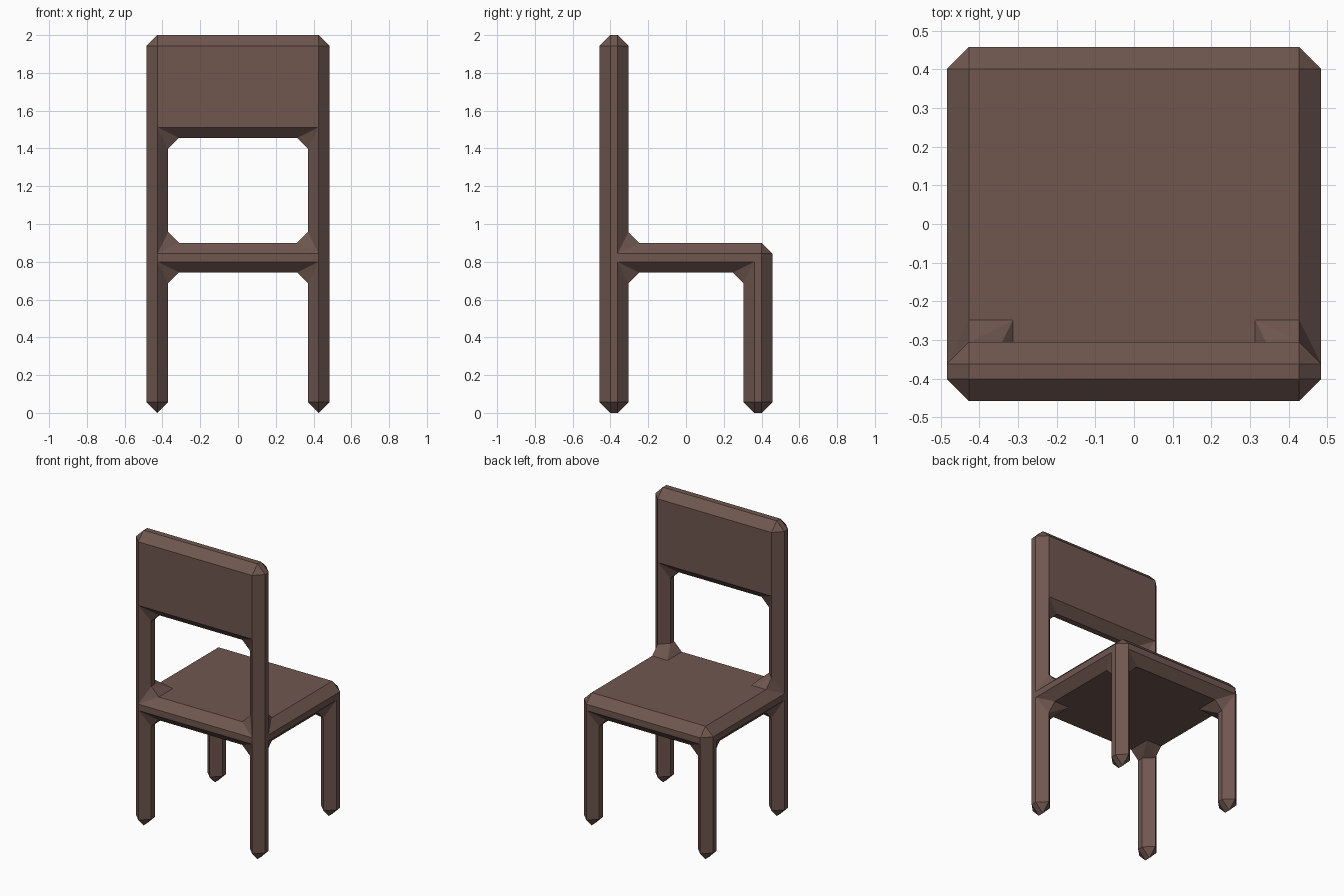
import bpy, bmesh

if "Cube" in bpy.data.objects:
    bpy.data.objects.remove(bpy.data.objects["Cube"])

# Grid lines of the blocky chair before its edges are chamfered
XS = [-0.484, -0.3698, 0.3698, 0.484]
YS = [-0.458, -0.305, 0.305, 0.458]
ZS = [0.0, 0.743, 0.9, 1.455, 2.0]
CHAMFER = 0.057

cells = set()


def block(xr, yr, zr):
    """Fill a range of grid cells."""
    cells.update((i, j, k) for i in xr for j in yr for k in zr)


# Seat
block(range(3), range(3), [1])
# Four legs
block([0, 2], [0, 2], [0])
# Backrest posts
block([0, 2], [0], [2])
# Backrest panel
block(range(3), [0], [3])

# Skin the filled cells as one connected solid
bm = bmesh.new()
verts = {}


def vert(key):
    if key not in verts:
        i, j, k = key
        verts[key] = bm.verts.new((XS[i], YS[j], ZS[k]))
    return verts[key]


for cell in sorted(cells):
    for axis in range(3):
        for side in (0, 1):
            neighbour = list(cell)
            neighbour[axis] += 2 * side - 1
            if tuple(neighbour) in cells:
                continue
            u, v = (axis + 1) % 3, (axis + 2) % 3
            corners = []
            for du, dv in ((0, 0), (1, 0), (1, 1), (0, 1)):
                key = list(cell)
                key[axis] += side
                key[u] += du
                key[v] += dv
                corners.append(vert(tuple(key)))
            bm.faces.new(corners if side else corners[::-1])
bmesh.ops.recalc_face_normals(bm, faces=bm.faces)

mesh = bpy.data.meshes.new("chair")
bm.to_mesh(mesh)
bm.free()
chair = bpy.data.objects.new("chair", mesh)
bpy.context.collection.objects.link(chair)

# Flat chamfers on outer edges and inner corners
bevel = chair.modifiers.new("chamfer", 'BEVEL')
bevel.width = CHAMFER
bevel.segments = 1
bevel.limit_method = 'ANGLE'
bevel.use_clamp_overlap = False

# Brown wood
wood = bpy.data.materials.new("brown wood")
wood.diffuse_color = (0.16, 0.095, 0.078, 1)
wood.use_nodes = True
wood.node_tree.nodes["Principled BSDF"].inputs["Base Color"].default_value = wood.diffuse_color
mesh.materials.append(wood)
